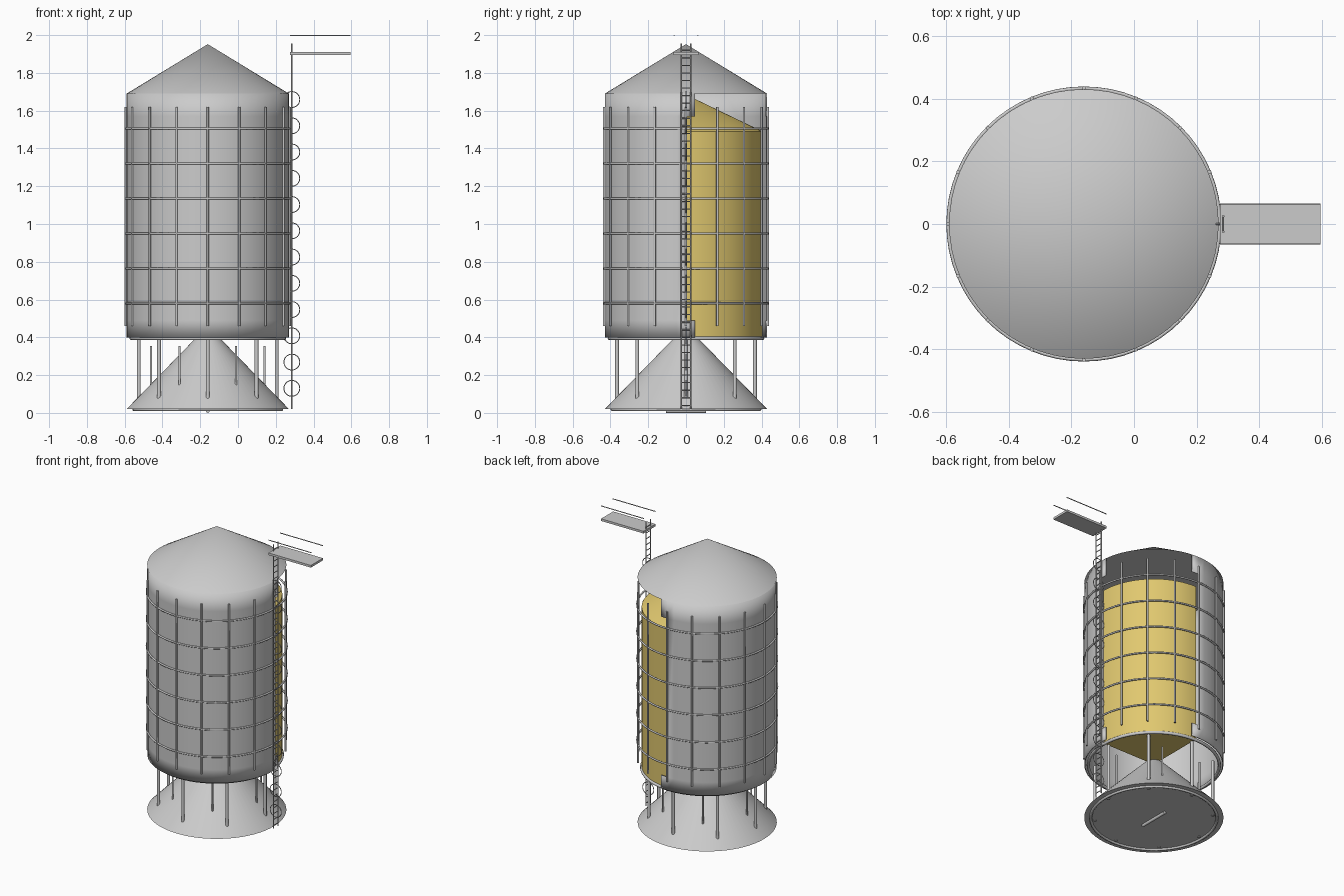
import bpy, bmesh, math
from mathutils import Vector

if "Cube" in bpy.data.objects:
    bpy.data.objects.remove(bpy.data.objects["Cube"])

CX = -0.16          # silo axis
R = 0.43            # shell radius


def finish(ob, name, angle=35, mat=None):
    ob.name = name
    bpy.ops.object.select_all(action='DESELECT')
    bpy.context.view_layer.objects.active = ob
    ob.select_set(True)
    bpy.ops.object.shade_smooth_by_angle(angle=math.radians(angle))
    if mat:
        ob.data.materials.append(mat)
    return ob


def from_bmesh(bm, name, mat=None):
    bmesh.ops.recalc_face_normals(bm, faces=bm.faces)
    me = bpy.data.meshes.new(name)
    bm.to_mesh(me)
    bm.free()
    ob = bpy.data.objects.new(name, me)
    bpy.context.collection.objects.link(ob)
    return finish(ob, name, 25, mat)


def rod(name, a, b, r, verts=12):
    a, b = Vector(a), Vector(b)
    bpy.ops.mesh.primitive_cylinder_add(vertices=verts, radius=r, depth=(b - a).length, location=(a + b) / 2)
    ob = bpy.context.object
    ob.rotation_euler = (b - a).to_track_quat('Z', 'Y').to_euler()
    return finish(ob, name, 65)


def hoop(name, loc, r, minor, rot=(0, 0, 0), seg=64):
    bpy.ops.mesh.primitive_torus_add(major_radius=r, minor_radius=minor, major_segments=seg,
                                     minor_segments=8, location=loc, rotation=rot)
    return finish(bpy.context.object, name, 60)


def cone(name, r1, r2, z0, z1):
    bpy.ops.mesh.primitive_cone_add(vertices=64, radius1=r1, radius2=r2, depth=z1 - z0,
                                    location=(CX, 0, (z0 + z1) / 2))
    return finish(bpy.context.object, name, 25)


def box(name, loc, size):
    bpy.ops.mesh.primitive_cube_add(size=1, location=loc)
    bpy.context.object.scale = size
    return finish(bpy.context.object, name)


def polar(r, a, z):
    return (CX + r * math.cos(a), r * math.sin(a), z)


# shell with a quarter window, small corner tabs left in place
N = 56
rows = [0.40, 0.49, 1.57, 1.69]
bm = bmesh.new()
grid = [[bm.verts.new(polar(R, 2 * math.pi * i / N, z)) for z in rows] for i in range(N)]
for i in range(N):
    a, b = grid[i], grid[(i + 1) % N]
    for j in range(3):
        tab = i in (0, N // 4 - 1) and j != 1
        if i >= N // 4 or tab:
            bm.faces.new((a[j], b[j], b[j + 1], a[j + 1]))
bmesh.ops.delete(bm, geom=[v for v in bm.verts if not v.link_faces], context='VERTS')
shell = from_bmesh(bm, "shell")
solid = shell.modifiers.new("thickness", 'SOLIDIFY')
solid.thickness = 0.006
solid.offset = -1

# quarter wedge of grain with a sloping top
gold = bpy.data.materials.new("grain")
gold.diffuse_color = (0.75, 0.58, 0.16, 1)
gold.use_nodes = True
gold.node_tree.nodes["Principled BSDF"].inputs["Base Color"].default_value = gold.diffuse_color
bm = bmesh.new()
low_mid, top_mid = bm.verts.new((CX, 0, 0.40)), bm.verts.new((CX, 0, 1.685))
arc = [i * math.pi / 36 for i in range(19)]
low = [bm.verts.new(polar(0.405, a, 0.40)) for a in arc]
top = [bm.verts.new(polar(0.405, a, 1.49)) for a in arc]
for i in range(18):
    bm.faces.new((low[i], low[i + 1], top[i + 1], top[i]))
    bm.faces.new((low_mid, low[i + 1], low[i]))
    bm.faces.new((top_mid, top[i], top[i + 1]))
for i in (0, 18):
    bm.faces.new((low_mid, low[i], top[i], top_mid))
from_bmesh(bm, "grain", gold)

# roof and lower cone
cone("roof", R, 0, 1.69, 1.952)
cone("base_cone", R, 0.06, 0.02, 0.40)

# rims and gate bar under the base
hoop("shell_rim", (CX, 0, 0.395), 0.405, 0.01)
hoop("base_rim", (CX, 0, 0.018), 0.39, 0.009)
rod("gate_bar", (CX, -0.105, 0.01), (CX, 0.105, 0.01), 0.01)

# stiffeners around the shell
for k in range(16):
    a = k * math.pi / 8
    rod("stiffener", polar(0.434, a, 0.46), polar(0.434, a, 1.62), 0.006, 8)
for k in range(6):
    hoop("shell_band", (CX, 0, 0.58 + 0.185 * k), 0.433, 0.006)

# legs and inner braces
for k in range(8):
    a = k * math.pi / 4
    rod("leg", polar(0.365, a, 0.015), polar(0.365, a, 0.405), 0.01)
for k in range(6):
    a = k * math.pi / 3
    rod("brace", polar(0.30, a, 0.06), polar(0.30, a, 0.355), 0.006)

# ladder with cage hoops
LX = 0.285
for s in (-1, 1):
    rod("ladder_rail", (LX, s * 0.025, 0.02), (LX, s * 0.025, 1.955), 0.004, 8)
for k in range(48):
    z = 0.04 + 0.04 * k
    rod("rung", (LX, -0.025, z), (LX, 0.025, z), 0.003, 6)
for k in range(12):
    hoop("cage_hoop", (LX, 0, 0.13 + 0.139 * k), 0.042, 0.0025, (math.pi / 2, 0, 0), 32)

# top platform and handrails
box("platform", (0.435, 0, 1.903), (0.32, 0.13, 0.015))
for s in (-1, 1):
    rod("handrail", (0.275, s * 0.063, 1.997), (0.595, s * 0.063, 1.997), 0.003, 8)
